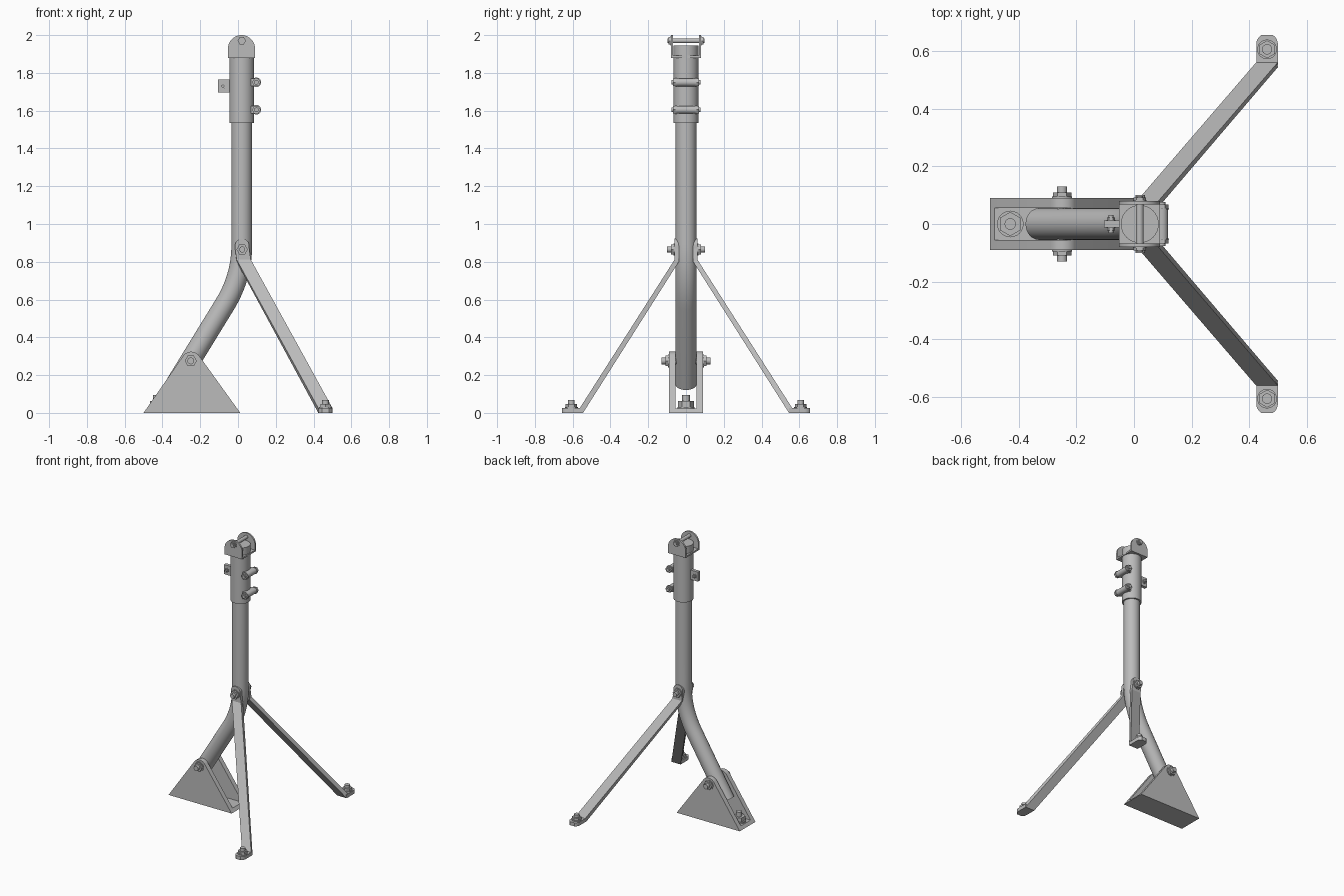
import bpy, bmesh, math
from mathutils import Vector, Matrix

cube = bpy.data.objects.get("Cube")
if cube:
    bpy.data.objects.remove(cube)

steel = bpy.data.materials.new("galvanised_grey")
steel.use_nodes = True
GREY = (0.5, 0.5, 0.5, 1)
steel.diffuse_color = GREY
steel.node_tree.nodes["Principled BSDF"].inputs["Base Color"].default_value = GREY


def finish(name, bm, smooth=True):
    bmesh.ops.recalc_face_normals(bm, faces=bm.faces)
    mesh = bpy.data.meshes.new(name)
    bm.to_mesh(mesh)
    bm.free()
    mesh.materials.append(steel)
    ob = bpy.data.objects.new(name, mesh)
    bpy.context.collection.objects.link(ob)
    if smooth:
        bpy.ops.object.select_all(action='DESELECT')
        ob.select_set(True)
        bpy.context.view_layer.objects.active = ob
        bpy.ops.object.shade_smooth_by_angle(angle=math.radians(35))
    return ob


def loft(name, rings, smooth=True):
    """Skin matching rings of points and cap both ends."""
    bm = bmesh.new()
    vs = [[bm.verts.new(p) for p in ring] for ring in rings]
    n = len(vs[0])
    for a, b in zip(vs, vs[1:]):
        for i in range(n):
            j = (i + 1) % n
            bm.faces.new((a[i], a[j], b[j], b[i]))
    bm.faces.new(vs[0])
    bm.faces.new(vs[-1])
    return finish(name, bm, smooth)


def tube(name, path, r, sides=32):
    """Round bar along a path lying in a plane of constant y."""
    pts = [Vector(p) for p in path]
    rings = []
    for i, p in enumerate(pts):
        t = (pts[min(i + 1, len(pts) - 1)] - pts[max(i - 1, 0)]).normalized()
        u = Vector((0, 1, 0)) if abs(t.y) < 0.9 else Vector((1, 0, 0))
        v = t.cross(u)
        angles = [2 * math.pi * k / sides for k in range(sides)]
        rings.append([p + r * (u * math.cos(a) + v * math.sin(a)) for a in angles])
    return loft(name, rings)


def arc(cx, cy, r, start, end, n=14):
    angles = [math.radians(start + (end - start) * i / n) for i in range(n + 1)]
    return [(cx + r * math.cos(a), cy + r * math.sin(a)) for a in angles]


def plate_y(name, outline, y0, y1):
    """Outline in x, z given thickness along y."""
    return loft(name, [[(x, y, z) for x, z in outline] for y in (y0, y1)])


def box(name, x0, x1, y0, y1, z0, z1):
    return plate_y(name, [(x0, z0), (x1, z0), (x1, z1), (x0, z1)], y0, y1)


def bolt(name, base, axis, nut_r, nut_h, stud_r, length):
    """Washer, hex nut and protruding stud."""
    base, axis = Vector(base), Vector(axis)
    washer = 0.25 * nut_h
    tube(name + "_washer", [base, base + axis * washer], nut_r * 1.1, 24)
    tube(name + "_nut", [base + axis * washer, base + axis * nut_h], nut_r, 6)
    tube(name + "_stud", [base, base + axis * length], stud_r, 16)


# Bent mast
low, knee, high = Vector((-0.33, 0, 0.15)), Vector((0.02, 0, 0.72)), Vector((0.02, 0, 1.6))
start = knee + (low - knee).normalized() * 0.17
end = knee + Vector((0, 0, 0.17))
bend = []
for i in range(13):
    t = i / 12
    bend.append(start * (1 - t) ** 2 + knee * 2 * t * (1 - t) + end * t * t)
tube("mast", [low] + bend + [high], 0.055)

# Clamp sleeve with lugs on its +x side
tube("sleeve", [(0.02, 0, 1.535), (0.02, 0, 1.945)], 0.066)
for n, z in enumerate((1.605, 1.75)):
    lug = [(0.07, z - 0.02)] + arc(0.097, z, 0.021, -90, 90) + [(0.07, z + 0.02)]
    plate_y(f"clamp_lug_{n}", lug, -0.05, 0.05)
    for s in (-1, 1):
        bolt(f"clamp_bolt_{n}_{s}", (0.097, s * 0.05, z), (0, s, 0), 0.023, 0.018, 0.012, 0.026)

# Small ear on the -x side
box("side_ear", -0.105, -0.04, -0.012, 0.012, 1.695, 1.765)
for s in (-1, 1):
    bolt(f"ear_pin_{s}", (-0.08, s * 0.012, 1.73), (0, s, 0), 0.014, 0.01, 0.008, 0.02)

# Top fork
box("fork_base", -0.053, 0.09, -0.078, 0.078, 1.88, 1.892)
fork = [(-0.053, 1.88), (0.09, 1.88)] + arc(0.0185, 1.9285, 0.0715, 0, 180, 20)
for s in (-1, 1):
    plate_y(f"fork_cheek_{s}", fork, s * 0.068, s * 0.08)
    bolt(f"fork_bolt_{s}", (0.02, s * 0.08, 1.97), (0, s, 0), 0.022, 0.012, 0.012, 0.018)
tube("fork_pin", [(0.02, -0.08, 1.97), (0.02, 0.08, 1.97)], 0.013, 20)

# Base shoe
cheek = [(-0.5, 0), (0.012, 0)] + arc(-0.248, 0.272, 0.052, 37, 143)
for s in (-1, 1):
    plate_y(f"shoe_cheek_{s}", cheek, s * 0.056, s * 0.091)
    bolt(f"shoe_bolt_{s}", (-0.25, s * 0.091, 0.275), (0, s, 0), 0.032, 0.018, 0.018, 0.04)
plate_y("shoe_floor", [(-0.5, 0), (0.012, 0), (-0.005, 0.022), (-0.484, 0.022)], -0.06, 0.06)
tube("shoe_pivot", [(-0.25, -0.09, 0.275), (-0.25, 0.09, 0.275)], 0.018, 16)
bolt("shoe_anchor", (-0.43, 0, 0.022), (0, 0, 1), 0.042, 0.04, 0.02, 0.073)

# Splayed legs
W = 0.0375
for s in (-1, 1):
    def section(x, inner, outer):
        return [(x + dx, s * y, z) for dx, (y, z) in
                ((-W, inner), (W, inner), (W, outer), (-W, outer))]
    loft(f"leg_bar_{s}", [
        section(0.022, (0.038, 0.87), (0.06, 0.87)),
        section(0.03, (0.038, 0.8), (0.06, 0.812)),
        section(0.4625, (0.545, 0), (0.562, 0.026)),
    ], False)
    # Rounded tab against the mast
    tab = [(-0.0155, 0.865), (0.0595, 0.865)] + arc(0.022, 0.885, W, 0, 180)
    plate_y(f"leg_tab_{s}", tab, s * 0.038, s * 0.06)
    bolt(f"leg_bolt_{s}", (0.022, s * 0.06, 0.865), (0, s, 0), 0.03, 0.02, 0.016, 0.04)
    # Rounded foot
    foot = [(0.425, 0.545), (0.5, 0.545)] + arc(0.4625, 0.625, W, 0, 60, 5)
    foot += arc(0.4625, 0.625, W, 120, 180, 5)
    loft(f"foot_{s}", [[(x, s * y, z) for x, y in foot] for z in (0, 0.026)])
    bolt(f"foot_bolt_{s}", (0.4625, s * 0.607, 0.026), (0, 0, 1), 0.031, 0.022, 0.018, 0.042)
